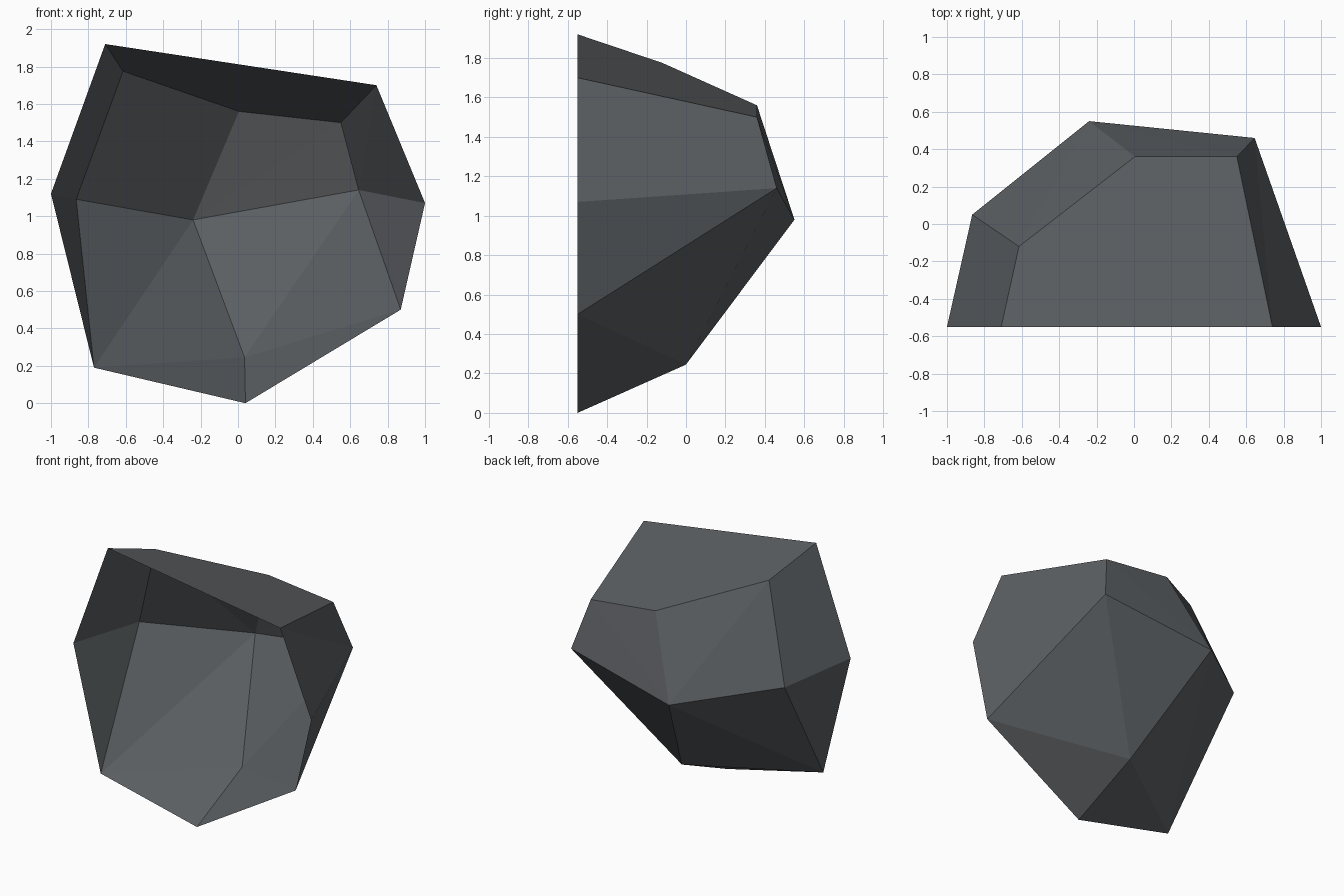
import bpy
import bmesh

if "Cube" in bpy.data.objects:
    bpy.data.objects.remove(bpy.data.objects["Cube"])

# Flat open rim of the rock (x, z), lying in the plane y = -0.55
RIM_Y = -0.55
rim = [(-1.0, 1.12), (-0.71, 1.92), (0.74, 1.70), (1.0, 1.07),
       (0.87, 0.50), (0.04, 0.0), (-0.77, 0.19)]
# Corners of the bulging back: 7-12 lie around it, 13 is its peak
bulge = [(-0.865, 0.05, 1.09), (-0.615, -0.12, 1.775), (0.005, 0.36, 1.56),
         (0.55, 0.36, 1.50), (0.645, 0.46, 1.14), (0.035, 0.0, 0.245),
         (-0.24, 0.55, 0.98)]
facets = [(0, 1, 8, 7), (1, 2, 10, 9, 8), (2, 3, 11), (2, 11, 10),
          (3, 4, 11), (4, 12, 11), (4, 5, 12), (5, 6, 12), (6, 13, 12),
          (6, 7, 13), (6, 0, 7),
          (7, 8, 13), (8, 9, 13), (9, 10, 13), (10, 11, 13), (11, 12, 13)]

# Rock shell: faceted back and sides, front left open
bm = bmesh.new()
verts = [bm.verts.new((x, RIM_Y, z)) for x, z in rim]
verts += [bm.verts.new(p) for p in bulge]
for f in facets:
    bm.faces.new([verts[i] for i in f])
bmesh.ops.recalc_face_normals(bm, faces=bm.faces[:])
# Make sure the shell faces outward
if sum(f.normal.y * f.calc_area() for f in bm.faces) < 0:
    bmesh.ops.reverse_faces(bm, faces=bm.faces[:])

mesh = bpy.data.meshes.new("rock")
bm.to_mesh(mesh)
bm.free()
rock = bpy.data.objects.new("rock", mesh)
bpy.context.collection.objects.link(rock)

# Dark grey stone
stone = bpy.data.materials.new("dark grey stone")
stone.diffuse_color = (0.105, 0.114, 0.122, 1.0)
stone.use_nodes = True
stone.node_tree.nodes["Principled BSDF"].inputs["Base Color"].default_value = stone.diffuse_color
mesh.materials.append(stone)
